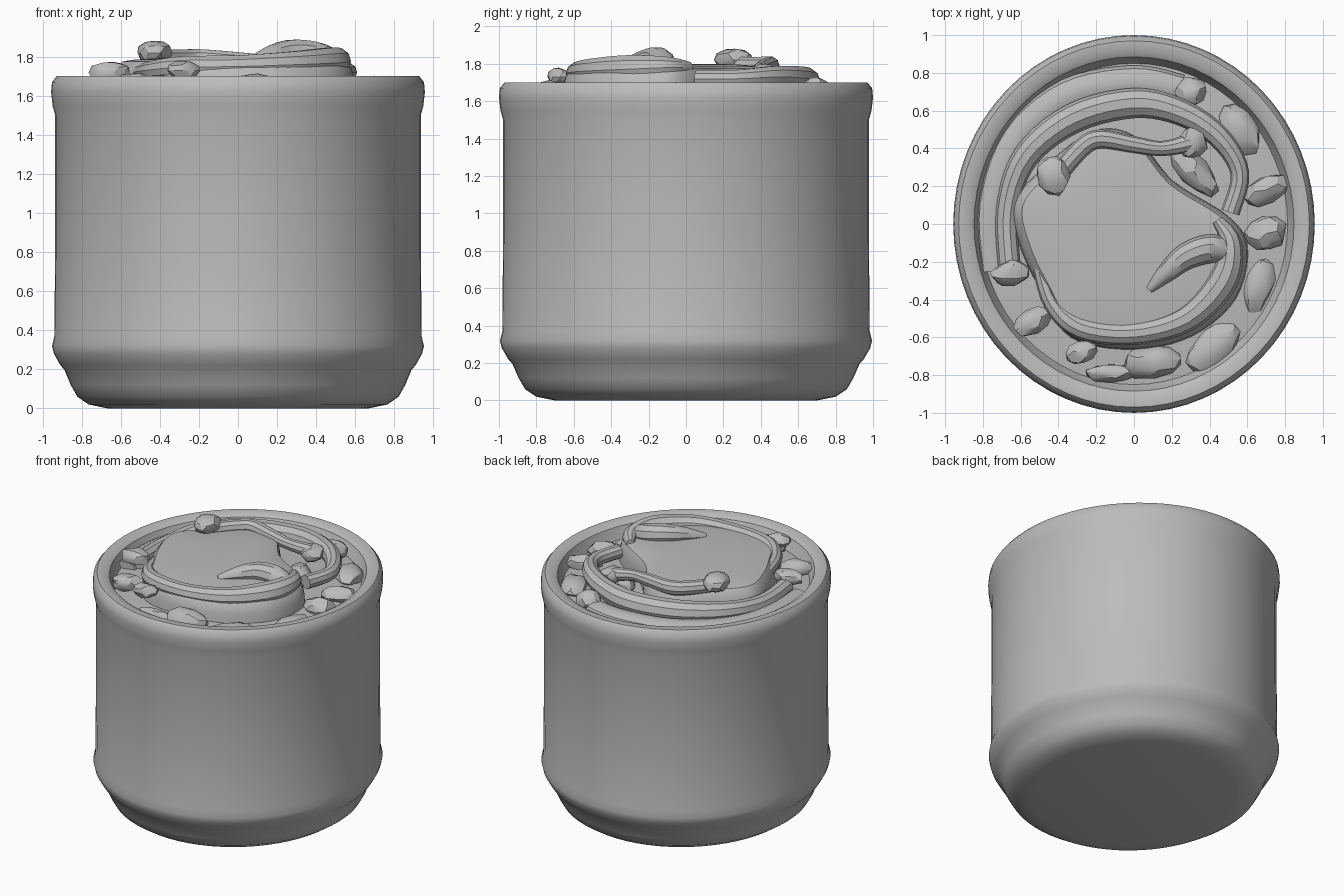
import bpy, bmesh, math, random
from mathutils import Vector

random.seed(4)
clay = bpy.data.materials.new("plain grey")
clay.diffuse_color = (0.50, 0.50, 0.50, 1)


def finish(bm, name, angle=35):
    """Turn a bmesh into a smooth-shaded object with sharp edges kept."""
    bmesh.ops.recalc_face_normals(bm, faces=bm.faces)
    mesh = bpy.data.meshes.new(name)
    bm.to_mesh(mesh)
    bm.free()
    ob = bpy.data.objects.new(name, mesh)
    bpy.context.collection.objects.link(ob)
    mesh.materials.append(clay)
    bpy.ops.object.select_all(action='DESELECT')
    ob.select_set(True)
    bpy.context.view_layer.objects.active = ob
    bpy.ops.object.shade_smooth_by_angle(angle=math.radians(angle))
    return ob


def smooth_path(pts, n=5, closed=False):
    """Catmull-Rom interpolation through tuples of any length."""
    pts = [Vector(p) for p in pts]
    m, out = len(pts), []
    for i in range(m if closed else m - 1):
        if closed:
            a, b, c, d = (pts[(i + k) % m] for k in (-1, 0, 1, 2))
        else:
            a, b, c, d = (pts[min(max(i + k, 0), m - 1)] for k in (-1, 0, 1, 2))
        for s in range(n):
            t = s / n
            out.append(0.5 * (2*b + (c - a)*t + (2*a - 5*b + 4*c - d)*t*t
                              + (3*b - a - 3*c + d)*t**3))
    return out if closed else out + [pts[-1]]


def skin(bm, rings, cap=True):
    """Bridge equal closed rings of points into a surface."""
    vs = [[bm.verts.new(p) for p in r] for r in rings]
    n = len(vs[0])
    for r, q in zip(vs, vs[1:]):
        for i in range(n):
            bm.faces.new((r[i], r[(i+1) % n], q[(i+1) % n], q[i]))
    if cap:
        bm.faces.new(vs[0])
        bm.faces.new(vs[-1])


def ribbon(name, pts, flat=1.0):
    """Tapered rope through (x, y, z, radius) points."""
    path = smooth_path(pts)
    rings = []
    for i, p in enumerate(path):
        d = path[min(i+1, len(path)-1)] - path[max(i-1, 0)]
        side = Vector((-d[1], d[0], 0)).normalized()
        rings.append([p.xyz + p[3] * (side * math.cos(a) + Vector((0, 0, flat * math.sin(a))))
                      for a in (k * math.tau / 10 for k in range(10))])
    bm = bmesh.new()
    skin(bm, rings)
    return finish(bm, name)


def lump(name, x, y, z, sx, sy, sz, turn=0):
    """Small irregular pebble-like piece."""
    bm = bmesh.new()
    bmesh.ops.create_icosphere(bm, subdivisions=2, radius=1)
    c, s = math.cos(turn), math.sin(turn)
    for v in bm.verts:
        p = v.co * random.uniform(0.88, 1.08)
        px, py = p.x * sx, p.y * sy
        v.co = (x + px*c - py*s, y + px*s + py*c, z + p.z * sz)
    return finish(bm, name, 25)


# Pot: lathed wall with rounded foot, step, rolled rim and inner filling floor
profile = [(0.70, 0), (0.80, 0.02), (0.86, 0.06), (0.895, 0.12), (0.93, 0.20), (0.95, 0.22),
           (0.985, 0.28), (0.995, 0.32), (0.982, 0.37), (0.978, 0.9), (0.978, 1.50),
           (0.992, 1.55), (1.0, 1.62), (0.995, 1.67), (0.97, 1.70), (0.92, 1.70),
           (0.885, 1.68), (0.865, 1.63), (0.85, 1.60), (0.60, 1.62)]
bm = bmesh.new()
skin(bm, [[(0.957 * r * math.cos(a), r * math.sin(a), z)
           for a in (k * math.tau / 64 for k in range(64))] for r, z in profile])
finish(bm, "pot")

# Central swirl: stacked scaled outlines forming a soft flat-topped mound
outline = smooth_path([(-0.22, 0.47), (0.0, 0.45), (0.2, 0.22), (0.48, 0.04), (0.58, -0.12),
                       (0.52, -0.38), (0.3, -0.57), (0.0, -0.64), (-0.32, -0.58), (-0.47, -0.35),
                       (-0.58, -0.12), (-0.62, 0.1), (-0.48, 0.27)], 5, True)
bm = bmesh.new()
skin(bm, [[(p[0] * s, p[1] * s, z) for p in outline]
          for s, z in ((1.04, 1.60), (1.03, 1.68), (1.0, 1.74), (0.95, 1.775),
                       (0.85, 1.785), (0.6, 1.795), (0.3, 1.80))])
finish(bm, "centre_mound")

# Rolled folds around and across the mound
ribbon("front_fold", [(-0.50, -0.22, 1.72, 0.04), (-0.43, -0.42, 1.73, 0.05),
                      (-0.28, -0.55, 1.745, 0.06), (0.0, -0.58, 1.75, 0.06),
                      (0.28, -0.50, 1.76, 0.07), (0.47, -0.30, 1.77, 0.08),
                      (0.51, -0.10, 1.78, 0.06), (0.44, 0.02, 1.78, 0.03)])
ribbon("inner_curl", [(0.53, -0.17, 1.77, 0.05), (0.42, -0.13, 1.80, 0.075),
                      (0.28, -0.17, 1.82, 0.07), (0.17, -0.26, 1.81, 0.05),
                      (0.08, -0.35, 1.79, 0.02)])
ribbon("outer_ridge", [(-0.66, -0.22, 1.67, 0.06), (-0.67, 0.08, 1.66, 0.06),
                       (-0.57, 0.36, 1.68, 0.07), (-0.32, 0.56, 1.69, 0.08),
                       (0.0, 0.64, 1.70, 0.08), (0.25, 0.59, 1.72, 0.07),
                       (0.45, 0.46, 1.73, 0.06), (0.56, 0.27, 1.72, 0.05),
                       (0.51, 0.06, 1.72, 0.05)])
ribbon("outer_slope", [(-0.74, -0.25, 1.61, 0.07), (-0.75, 0.1, 1.61, 0.08),
                       (-0.62, 0.45, 1.61, 0.09), (-0.35, 0.68, 1.62, 0.09),
                       (0.0, 0.75, 1.62, 0.09), (0.25, 0.71, 1.62, 0.08)], 0.7)
ribbon("back_edge_fold", [(-0.42, 0.24, 1.79, 0.05), (-0.28, 0.40, 1.79, 0.05),
                          (-0.18, 0.45, 1.79, 0.05), (0.0, 0.42, 1.78, 0.045),
                          (0.15, 0.40, 1.77, 0.04), (0.3, 0.43, 1.75, 0.05)])

# Loose pieces on the mound and in the trough
for i, spec in enumerate([
        (-0.43, 0.26, 1.82, 0.09, 0.11, 0.065, 0.3), (0.31, 0.43, 1.74, 0.08, 0.09, 0.06, 0),
        (-0.65, -0.26, 1.72, 0.11, 0.07, 0.06, 0.2), (-0.28, -0.68, 1.73, 0.085, 0.06, 0.05, 0.3),
        (-0.54, -0.52, 1.66, 0.11, 0.07, 0.06, 0.5), (0.10, -0.73, 1.63, 0.17, 0.09, 0.08, 0.1),
        (-0.12, -0.79, 1.62, 0.14, 0.05, 0.06, 0), (0.42, -0.65, 1.60, 0.18, 0.10, 0.06, 0.7),
        (0.70, -0.05, 1.63, 0.11, 0.09, 0.07, 0.2), (0.70, 0.18, 1.63, 0.13, 0.07, 0.06, 0.5),
        (0.56, 0.50, 1.62, 0.09, 0.15, 0.06, 0.6), (0.30, 0.70, 1.66, 0.09, 0.08, 0.07, 0.3),
        (0.32, 0.28, 1.63, 0.16, 0.08, 0.07, 2.3), (0.66, -0.32, 1.60, 0.08, 0.16, 0.05, -0.3)]):
    lump("piece_%d" % (i + 1), *spec)
